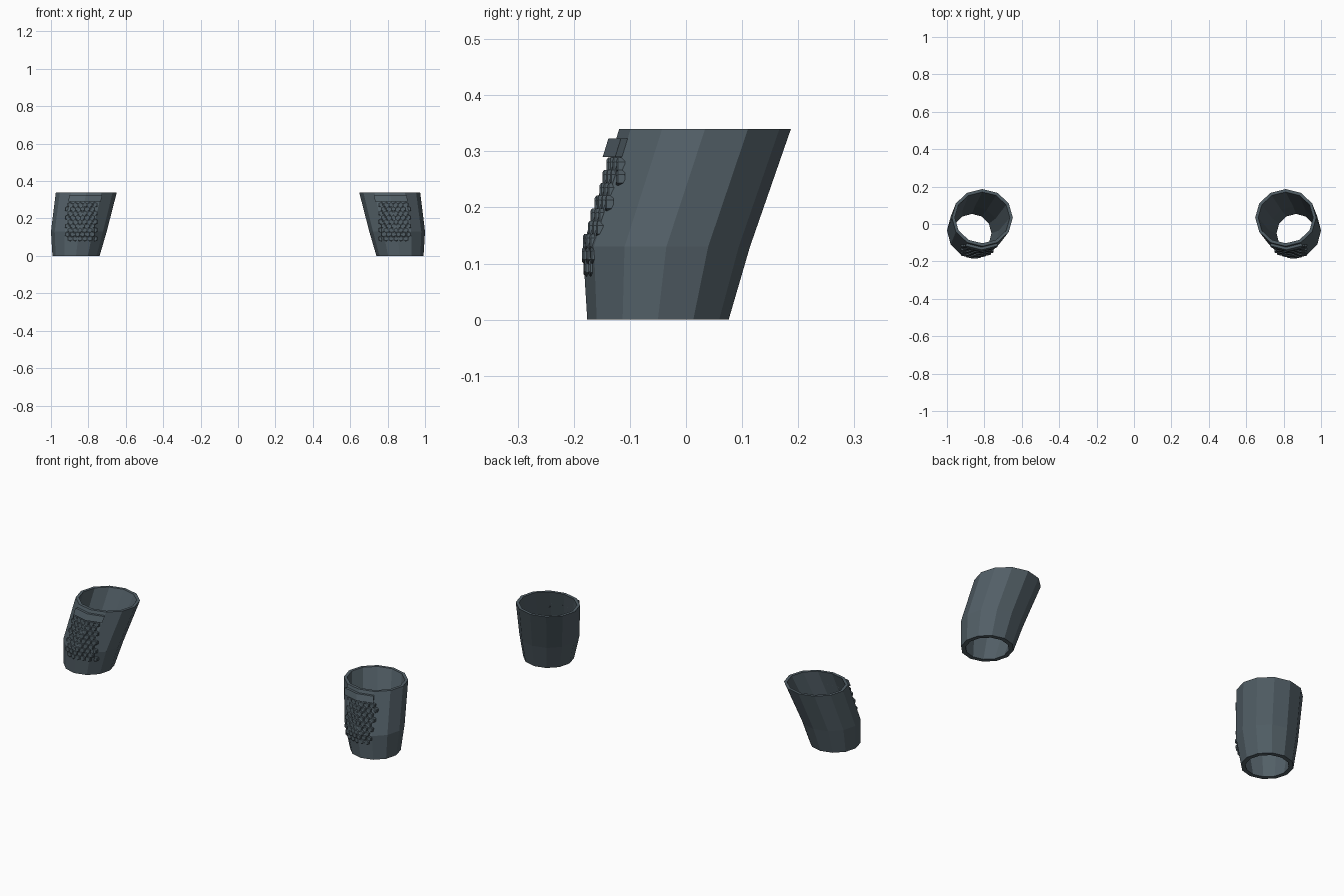
import bpy, bmesh, math
from mathutils import Vector
from mathutils.bvhtree import BVHTree

if "Cube" in bpy.data.objects:
    bpy.data.objects.remove(bpy.data.objects["Cube"])

mat = bpy.data.materials.new("slate")
mat.diffuse_color = (0.085, 0.115, 0.135, 1)
mat.use_nodes = True
mat.node_tree.nodes["Principled BSDF"].inputs["Base Color"].default_value = mat.diffuse_color

# z, centre x, centre y, radius x, radius y, wall thickness
RINGS = [(0.00, 0.866, -0.050, 0.126, 0.126, 0.022),
         (0.13, 0.851, -0.035, 0.149, 0.149, 0.020),
         (0.34, 0.811, 0.034, 0.163, 0.153, 0.016)]
SIDES = 12


def finish(bm, name):
    bmesh.ops.recalc_face_normals(bm, faces=bm.faces)
    mesh = bpy.data.meshes.new(name)
    bm.to_mesh(mesh)
    bm.free()
    mesh.materials.append(mat)
    obj = bpy.data.objects.new(name, mesh)
    bpy.context.collection.objects.link(obj)


def ring_at(z):
    a, b = (RINGS[0], RINGS[1]) if z < RINGS[1][0] else (RINGS[1], RINGS[2])
    t = (z - a[0]) / (b[0] - a[0])
    return [p + (q - p) * t for p, q in zip(a, b)]


def loft(bm, loops, closed):
    # skin between point loops, wrapping back to the first loop
    vs = [[bm.verts.new(p) for p in loop] for loop in loops]
    n = len(vs[0])
    for i in range(len(vs)):
        a, b = vs[i], vs[(i + 1) % len(vs)]
        for j in range(n if closed else n - 1):
            k = (j + 1) % n
            bm.faces.new((a[j], a[k], b[k], b[j]))
    if not closed:
        bm.faces.new([v[0] for v in vs])
        bm.faces.new([v[-1] for v in vs])


def arc(z, offset, angles, s):
    _, cx, cy, rx, ry, _ = ring_at(z)
    return [(s * (cx + (rx + offset) * math.cos(a)),
             cy + (ry + offset) * math.sin(a), z) for a in angles]


for side, s in (("right", 1), ("left", -1)):
    # hollow leaning cuff
    full = [2 * math.pi * i / SIDES for i in range(SIDES)]
    bm = bmesh.new()
    outer = [arc(r[0], 0, full, s) for r in RINGS]
    inner = [arc(r[0], -r[5], full, s) for r in reversed(RINGS)]
    loft(bm, outer + inner, True)
    bm.normal_update()
    tree = BVHTree.FromBMesh(bm)
    finish(bm, side + "_cuff")

    # curved band above the scales
    span = [math.radians(d) for d in (-120, -90, -60)]
    bm = bmesh.new()
    loft(bm, [arc(0.29, 0.014, span, s), arc(0.323, 0.014, span, s),
              arc(0.323, -0.004, span, s), arc(0.29, -0.004, span, s)], False)
    finish(bm, side + "_band")

    # staggered hexagonal scales facing forward
    bm = bmesh.new()
    for row in range(9):
        for col in range(6):
            x = s * (0.838 + (col - 2.5 + (0.25 if row % 2 else -0.25)) * 0.027)
            z = 0.092 + row * 0.0227
            hit = tree.ray_cast(Vector((x, -1, z)), Vector((0, 1, 0)))[0]
            if hit is None:
                continue
            loops = []
            for r, y in ((0.0155, 0.012), (0.0155, -0.0005), (0.0115, -0.0035)):
                loops.append([bm.verts.new((x + r * math.sin(k * math.pi / 3),
                                            hit.y + y,
                                            z + r * math.cos(k * math.pi / 3)))
                              for k in range(6)])
            for a, b in zip(loops, loops[1:]):
                for j in range(6):
                    k = (j + 1) % 6
                    bm.faces.new((a[j], a[k], b[k], b[j]))
            bm.faces.new(loops[0])
            bm.faces.new(loops[-1])
    finish(bm, side + "_scales")
